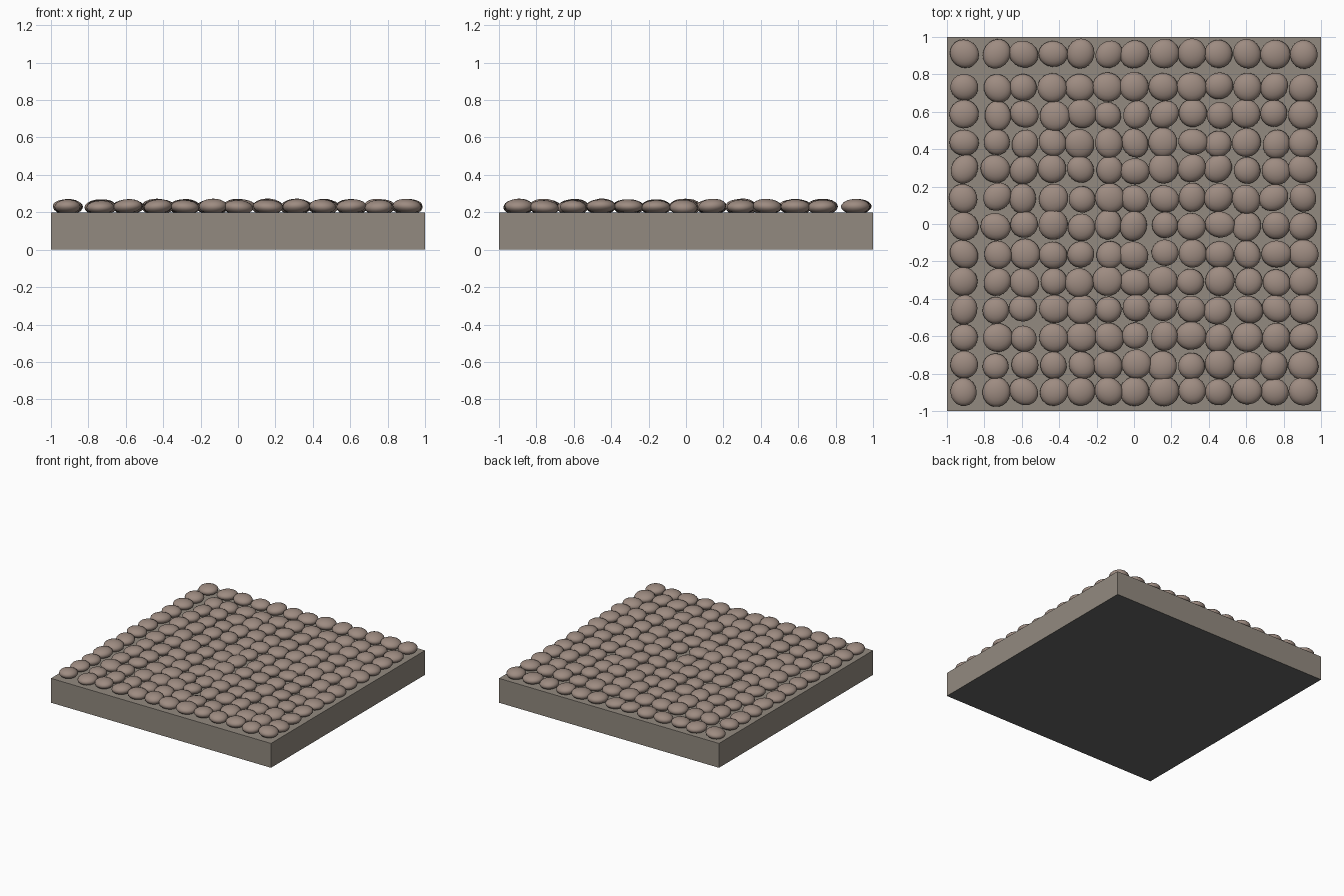
import bpy, bmesh, math, random
from mathutils import Matrix, Euler

if "Cube" in bpy.data.objects:
    bpy.data.objects.remove(bpy.data.objects["Cube"])

random.seed(7)


def material(name, color):
    m = bpy.data.materials.new(name)
    m.diffuse_color = (*color, 1)
    m.use_nodes = True
    m.node_tree.nodes["Principled BSDF"].inputs["Base Color"].default_value = m.diffuse_color
    return m


def add_object(me, name, *mats):
    for m in mats:
        me.materials.append(m)
    ob = bpy.data.objects.new(name, me)
    bpy.context.collection.objects.link(ob)
    return ob


mortar = material("mortar", (0.29, 0.255, 0.215))
underside = material("underside_grey", (0.13, 0.13, 0.13))
stone = material("stone", (0.34, 0.26, 0.22))

# Square bedding slab with a grey underside
bm = bmesh.new()
bmesh.ops.create_cube(bm, size=1, matrix=Matrix.Translation((0, 0, 0.1))
                      @ Matrix.Diagonal((2, 2, 0.2, 1)))
bm.normal_update()
for f in bm.faces:
    f.material_index = 1 if f.normal.z < -0.5 else 0
slab = bpy.data.meshes.new("bedding_slab")
bm.to_mesh(slab)
bm.free()
add_object(slab, "bedding_slab", mortar, underside)

# One unit sphere, used as the pattern for every cobble
bm = bmesh.new()
bmesh.ops.create_uvsphere(bm, u_segments=20, v_segments=10, radius=1)
ball_verts = [v.co.copy() for v in bm.verts]
ball_faces = [[v.index for v in f.verts] for f in bm.faces]
bm.free()

# Rounded cobbles in 13 slightly irregular columns and rows
columns = [-.91, -.735, -.59, -.43, -.285, -.135, .005, .16, .31, .455, .605, .755, .905]
rows = [-.895, -.755, -.605, -.455, -.31, -.16, -.01, .14, .29, .435, .585, .73, .91]

verts, faces = [], []
for y in rows:
    for x in columns:
        edge = max(abs(x), abs(y)) > 0.85
        jitter = 0.004 if edge else 0.009
        pos = (x + random.uniform(-jitter, jitter),
               y + random.uniform(-jitter, jitter),
               random.uniform(0.226, 0.233))
        size = (random.uniform(0.069, 0.082), random.uniform(0.069, 0.082),
                random.uniform(0.036, 0.041), 1)
        tilt = Euler((random.uniform(-.07, .07), random.uniform(-.07, .07),
                      random.uniform(0, math.pi)))
        place = Matrix.Translation(pos) @ tilt.to_matrix().to_4x4() @ Matrix.Diagonal(size)
        start = len(verts)
        verts += [place @ co for co in ball_verts]
        faces += [[start + i for i in f] for f in ball_faces]

cobbles = bpy.data.meshes.new("cobblestones")
cobbles.from_pydata(verts, [], faces)
cobbles.polygons.foreach_set("use_smooth", [True] * len(faces))
cobbles.update()
add_object(cobbles, "cobblestones", stone)
